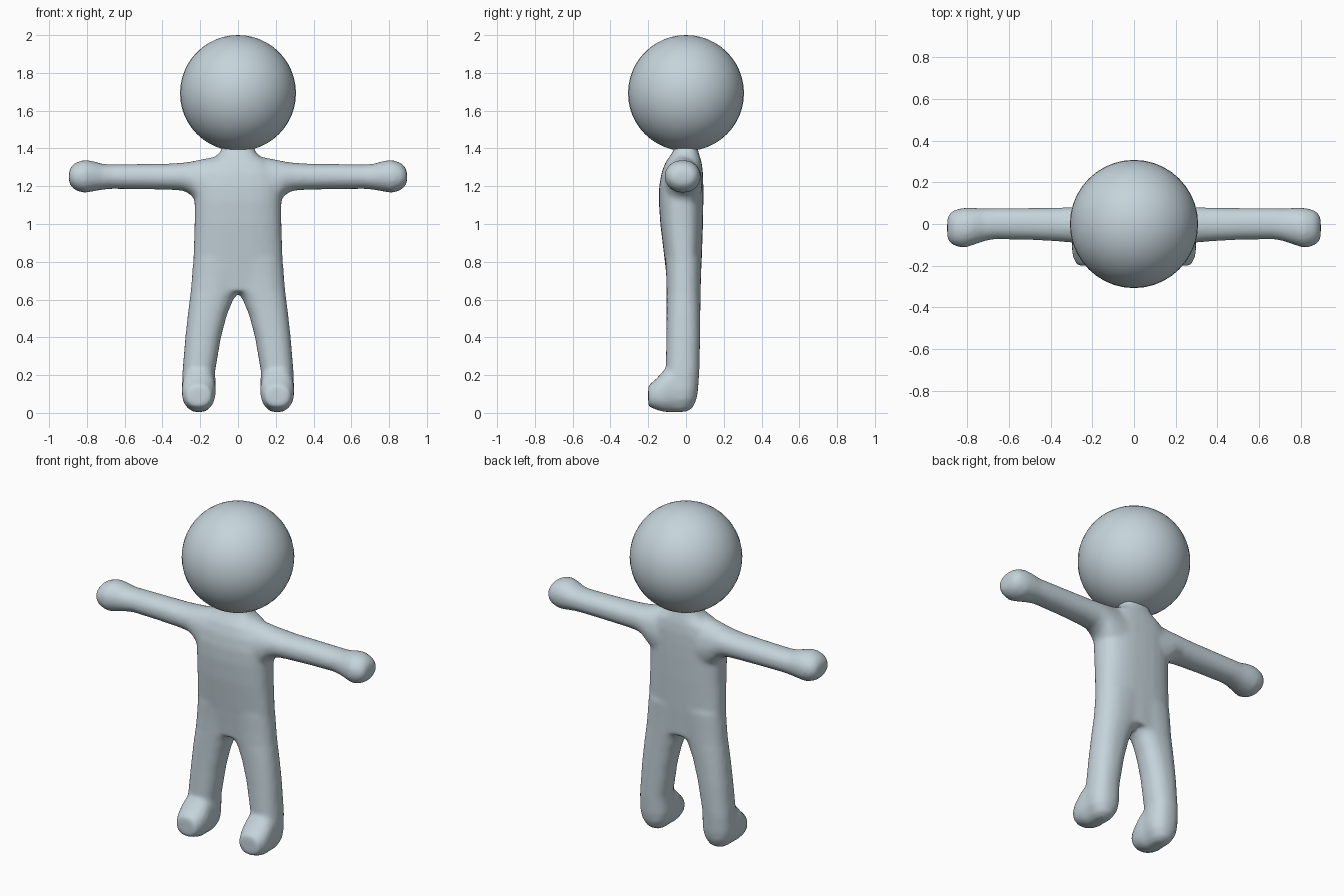
import bpy, bmesh, math
from mathutils import Vector

skin = bpy.data.materials.new("pale blue grey")
skin.diffuse_color = (0.56, 0.66, 0.71, 1)


def spow(v, p):
    return math.copysign(abs(v) ** p, v)


def loft(bm, axis, sections, power=2.3, n=28, mirror=False):
    """Closed tube. Section = (position on axis, lo, hi, lo, hi) over the two other axes."""
    others = [i for i in range(3) if i != axis]
    for side in ((1, -1) if mirror else (1,)):
        rings = []
        for pos, a0, a1, b0, b1 in sections:
            ring = []
            for k in range(n):
                t = 2 * math.pi * k / n
                p = Vector((0, 0, 0))
                p[axis] = pos
                p[others[0]] = (a0 + a1) / 2 + (a1 - a0) / 2 * spow(math.cos(t), 2 / power)
                p[others[1]] = (b0 + b1) / 2 + (b1 - b0) / 2 * spow(math.sin(t), 2 / power)
                p.x *= side
                ring.append(bm.verts.new(p))
            rings.append(ring)
        for r0, r1 in zip(rings, rings[1:]):
            for k in range(n):
                j = (k + 1) % n
                bm.faces.new((r0[k], r0[j], r1[j], r1[k]))
        bm.faces.new(rings[0][::-1])
        bm.faces.new(rings[-1])


bm = bmesh.new()

# torso, shoulders and neck: z, x range, y range
loft(bm, 2, [
    (0.64, -0.235, 0.235, -0.095, 0.075),
    (0.80, -0.237, 0.237, -0.112, 0.083),
    (1.00, -0.230, 0.230, -0.136, 0.09),
    (1.12, -0.230, 0.230, -0.144, 0.092),
    (1.20, -0.235, 0.235, -0.142, 0.092),
    (1.27, -0.220, 0.220, -0.130, 0.09),
    (1.325, -0.175, 0.175, -0.110, 0.083),
    (1.36, -0.115, 0.115, -0.085, 0.073),
    (1.385, -0.090, 0.090, -0.068, 0.064),
    (1.43, -0.080, 0.080, -0.060, 0.06)], power=2.6)

# arms with flared shoulder and mitten hand: x, y range, z range
loft(bm, 0, [
    (0.08, -0.120, 0.085, 1.02, 1.365),
    (0.17, -0.115, 0.085, 1.07, 1.347),
    (0.22, -0.105, 0.084, 1.115, 1.337),
    (0.25, -0.098, 0.083, 1.155, 1.33),
    (0.29, -0.090, 0.081, 1.176, 1.325),
    (0.36, -0.084, 0.079, 1.181, 1.32),
    (0.50, -0.076, 0.077, 1.184, 1.318),
    (0.67, -0.073, 0.076, 1.186, 1.316),
    (0.72, -0.083, 0.075, 1.181, 1.319),
    (0.77, -0.101, 0.078, 1.172, 1.334),
    (0.815, -0.115, 0.078, 1.164, 1.34),
    (0.86, -0.105, 0.068, 1.178, 1.325),
    (0.885, -0.088, 0.050, 1.20, 1.303),
    (0.895, -0.065, 0.025, 1.225, 1.275)], power=2.1, mirror=True)

# legs: z, x range, y range
loft(bm, 2, [
    (0.005, 0.175, 0.238, -0.10, 0.00),
    (0.025, 0.150, 0.265, -0.11, 0.035),
    (0.07, 0.125, 0.29, -0.112, 0.056),
    (0.12, 0.117, 0.298, -0.115, 0.064),
    (0.22, 0.121, 0.294, -0.108, 0.071),
    (0.40, 0.090, 0.279, -0.104, 0.075),
    (0.52, 0.058, 0.266, -0.103, 0.076),
    (0.60, 0.025, 0.256, -0.103, 0.077),
    (0.64, -0.005, 0.251, -0.103, 0.078),
    (0.72, -0.03, 0.244, -0.105, 0.08),
    (0.82, -0.06, 0.236, -0.11, 0.083)], power=2.3, mirror=True)

# feet: y, x range, z range
loft(bm, 1, [
    (0.00, 0.125, 0.29, 0.01, 0.24),
    (-0.07, 0.120, 0.296, 0.004, 0.26),
    (-0.115, 0.118, 0.298, 0.004, 0.228),
    (-0.155, 0.125, 0.294, 0.016, 0.183),
    (-0.20, 0.145, 0.272, 0.033, 0.145)], power=2.3, mirror=True)

mesh = bpy.data.meshes.new("body")
bm.to_mesh(mesh)
bm.free()
body = bpy.data.objects.new("body", mesh)
bpy.context.collection.objects.link(body)

# merge the parts into one soft skin
mesh.materials.append(skin)
remesh = body.modifiers.new("merge", 'REMESH')
remesh.mode = 'VOXEL'
remesh.voxel_size = 0.012
remesh.use_smooth_shade = True
soften = body.modifiers.new("soften", 'SMOOTH')
soften.factor = 0.5
soften.iterations = 8

# head
bpy.ops.mesh.primitive_uv_sphere_add(segments=40, ring_count=24, radius=0.307,
                                     location=(0, 0, 1.693))
head = bpy.context.object
head.name = "head"
head.data.materials.append(skin)
bpy.ops.object.shade_smooth()
